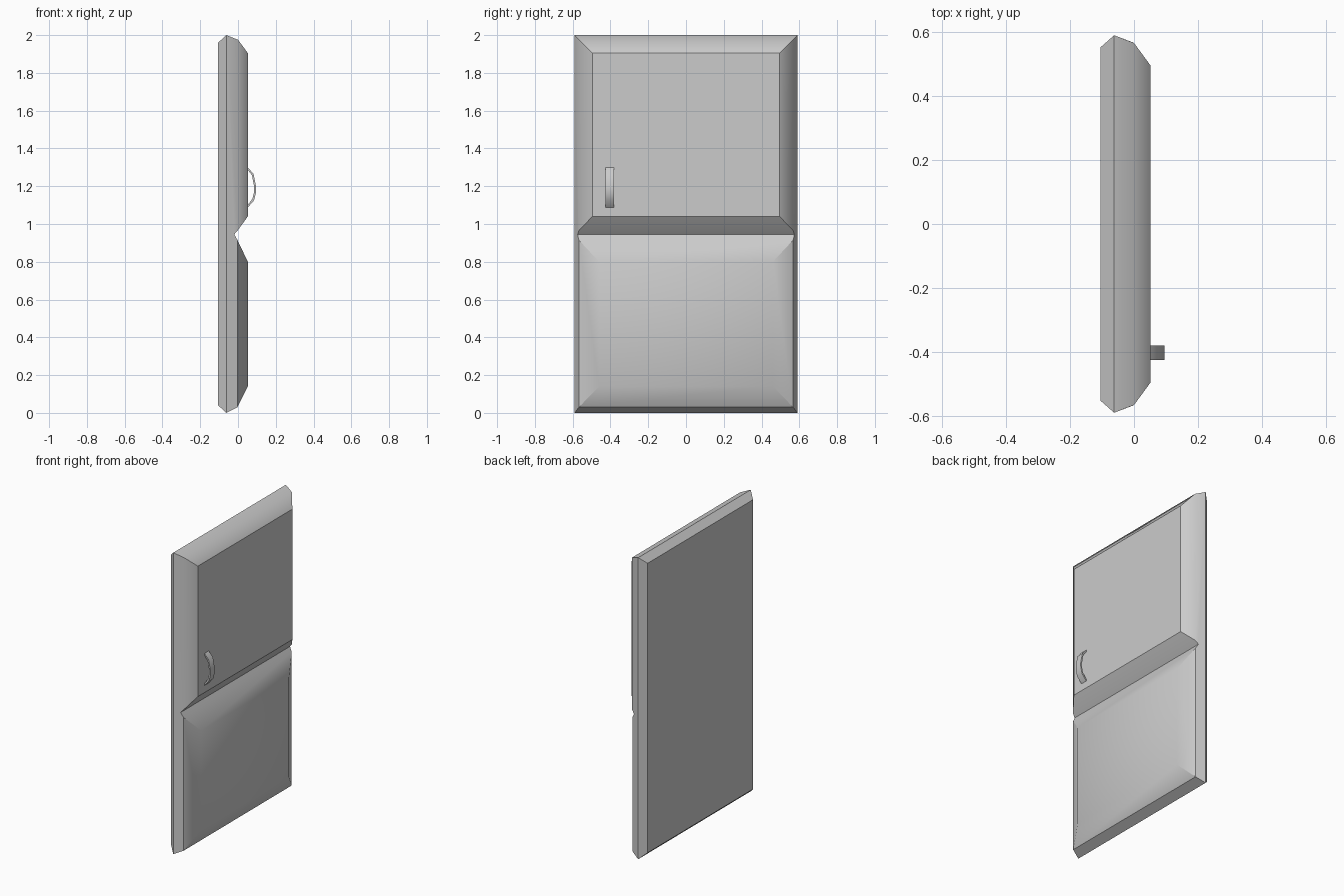
import bpy, bmesh, math

if "Cube" in bpy.data.objects:
    bpy.data.objects.remove(bpy.data.objects["Cube"])


def finish(bm, name, angle):
    bmesh.ops.recalc_face_normals(bm, faces=bm.faces)
    mesh = bpy.data.meshes.new(name)
    bm.to_mesh(mesh)
    bm.free()
    obj = bpy.data.objects.new(name, mesh)
    bpy.context.collection.objects.link(obj)
    bpy.ops.object.select_all(action='DESELECT')
    bpy.context.view_layer.objects.active = obj
    obj.select_set(True)
    bpy.ops.object.shade_smooth_by_angle(angle=math.radians(angle))
    return obj


# Door slab: rectangular rings from the back face to the two raised panels
bm = bmesh.new()


def ring(x, half, z0, z1):
    """Corners in order: low left, low right, high right, high left."""
    return [bm.verts.new((x, y, z)) for y, z in
            ((-half, z0), (half, z0), (half, z1), (-half, z1))]


def bridge(a, b, sides=range(4)):
    for i in sides:
        j = (i + 1) % 4
        bm.faces.new((a[i], a[j], b[j], b[i]))


back = ring(-0.105, 0.552, 0.04, 1.96)
rim = ring(-0.062, 0.59, 0.0, 2.0)
upper_edge = ring(0.0, 0.566, 0.968, 1.975)
upper_panel = ring(0.052, 0.495, 1.04, 1.905)
lower_edge = ring(-0.003, 0.567, 0.915, 0.0 + 0.03)
lower_edge = [lower_edge[3], lower_edge[2], lower_edge[1], lower_edge[0]]
lower_panel = ring(0.052, 0.46, 0.14, 0.80)
groove = [bm.verts.new((-0.02, y, 0.945)) for y in (-0.574, 0.574)]

bm.faces.new(back)
bridge(back, rim)
for edge, panel in ((upper_edge, upper_panel), (lower_edge, lower_panel)):
    bridge(edge, panel)
    bm.faces.new(panel)

# Outer bevel and the V groove between the panels
bm.faces.new((rim[0], rim[1], lower_edge[1], lower_edge[0]))
bm.faces.new((rim[3], rim[2], upper_edge[2], upper_edge[3]))
bm.faces.new((groove[0], groove[1], upper_edge[1], upper_edge[0]))
bm.faces.new((groove[0], groove[1], lower_edge[2], lower_edge[3]))
for lo, hi, g in ((0, 3, groove[0]), (1, 2, groove[1])):
    bm.faces.new((rim[lo], rim[hi], g))
    bm.faces.new((rim[hi], upper_edge[hi], upper_edge[lo], g))
    bm.faces.new((rim[lo], g, lower_edge[hi], lower_edge[lo]))
finish(bm, "door_slab", 35.5)

# Handle: thin bowed strip on the upper panel
bm = bmesh.new()
outer = [(0.050, 1.302), (0.082, 1.265), (0.096, 1.195),
         (0.095, 1.165), (0.085, 1.125), (0.050, 1.085)]
inner = [(0.050, 1.288), (0.074, 1.258), (0.086, 1.195),
         (0.085, 1.168), (0.076, 1.133), (0.050, 1.098)]
rows = [[bm.verts.new((x, y, z)) for (x, z), y in
         ((o, -0.425), (o, -0.38), (i, -0.38), (i, -0.425))]
        for o, i in zip(outer, inner)]
for a, b in zip(rows, rows[1:]):
    bridge(a, b)
bm.faces.new(rows[0])
bm.faces.new(rows[-1])
finish(bm, "handle", 40)
